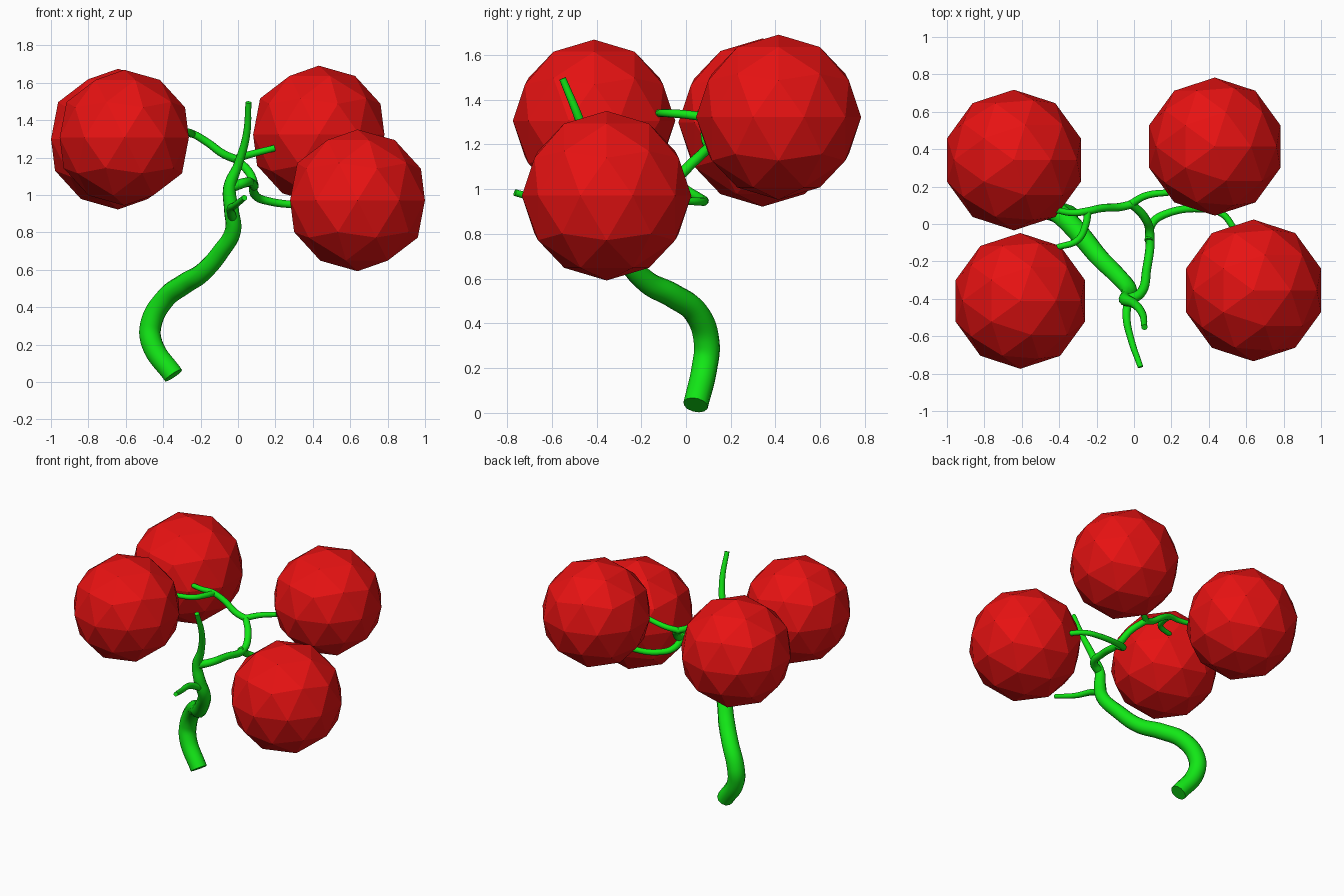
import bpy
import math


def material(name, rgb):
    m = bpy.data.materials.new(name)
    m.diffuse_color = (*rgb, 1)
    return m


RED = material("fruit red", (0.8, 0.006, 0.006))
GREEN = material("stem green", (0.006, 0.8, 0.008))


def fruit(name, centre, radius):
    bpy.ops.mesh.primitive_ico_sphere_add(subdivisions=2, radius=radius, location=centre)
    ob = bpy.context.object
    ob.name = name
    ob.data.materials.append(RED)


def tube(name, points):
    """Smooth tapering tube through (x, y, z, radius) points."""
    cu = bpy.data.curves.new(name, 'CURVE')
    cu.dimensions = '3D'
    cu.bevel_depth = 1.0
    cu.bevel_resolution = 4
    cu.resolution_u = 8
    cu.use_fill_caps = True
    sp = cu.splines.new('BEZIER')
    sp.bezier_points.add(len(points) - 1)
    for bp, (x, y, z, r) in zip(sp.bezier_points, points):
        bp.co = (x, y, z)
        bp.radius = r
        bp.handle_left_type = bp.handle_right_type = 'AUTO'
    ob = bpy.data.objects.new(name, cu)
    bpy.context.collection.objects.link(ob)
    bpy.ops.object.select_all(action='DESELECT')
    ob.select_set(True)
    bpy.context.view_layer.objects.active = ob
    bpy.ops.object.convert(target='MESH')
    ob = bpy.context.object
    ob.name = name
    ob.data.materials.clear()
    ob.data.materials.append(GREEN)
    bpy.ops.object.shade_smooth_by_angle(angle=math.radians(50))


# Four faceted fruits
fruit("fruit_back_left", (-0.642, 0.342, 1.298), 0.376)
fruit("fruit_front_left", (-0.608, -0.411, 1.306), 0.363)
fruit("fruit_back_right", (0.432, 0.414, 1.322), 0.369)
fruit("fruit_front_right", (0.639, -0.355, 0.971), 0.379)

# Main stem, winding up and tapering into the top twig
tube("main_stem", [
    (-0.345, 0.043, 0.035, 0.056), (-0.46, 0.083, 0.205, 0.058),
    (-0.465, 0.093, 0.31, 0.058), (-0.39, 0.047, 0.445, 0.056),
    (-0.285, -0.06, 0.525, 0.055), (-0.19, -0.175, 0.585, 0.051),
    (-0.09, -0.275, 0.70, 0.047), (-0.027, -0.35, 0.81, 0.043),
    (-0.035, -0.39, 0.92, 0.04), (-0.045, -0.405, 1.04, 0.034),
    (0.0, -0.425, 1.16, 0.024), (0.045, -0.48, 1.32, 0.02),
    (0.056, -0.552, 1.495, 0.016)])

# Small free twig at the front
tube("front_twig", [
    (-0.03, -0.40, 0.88, 0.024), (-0.04, -0.50, 0.925, 0.021),
    (-0.015, -0.62, 0.945, 0.018), (0.035, -0.765, 0.985, 0.015)])

# Branch from the stem toward the back, continuing up to its fork
tube("rear_branch", [
    (-0.04, -0.405, 1.04, 0.028), (0.035, -0.37, 1.065, 0.026),
    (0.068, -0.24, 1.065, 0.024), (0.085, -0.05, 1.055, 0.024),
    (0.06, 0.03, 1.12, 0.023), (-0.015, 0.11, 1.195, 0.022)])

# Stalks to the fruits
tube("front_right_stalk", [
    (0.08, -0.09, 1.06, 0.024), (0.095, 0.0, 0.995, 0.023),
    (0.16, 0.05, 0.967, 0.021), (0.38, 0.08, 0.945, 0.019),
    (0.47, 0.055, 0.945, 0.018), (0.54, -0.03, 0.95, 0.017)])
tube("back_right_stalk", [
    (-0.02, 0.105, 1.19, 0.021), (0.06, 0.15, 1.215, 0.019),
    (0.195, 0.17, 1.25, 0.017)])
tube("back_left_stalk", [
    (-0.01, 0.105, 1.19, 0.022), (-0.08, 0.09, 1.22, 0.022),
    (-0.17, 0.085, 1.285, 0.021), (-0.255, 0.068, 1.33, 0.02),
    (-0.33, 0.06, 1.335, 0.018), (-0.42, 0.075, 1.335, 0.016)])
tube("front_left_stalk", [
    (-0.245, 0.07, 1.325, 0.02), (-0.26, -0.01, 1.335, 0.019),
    (-0.30, -0.085, 1.34, 0.018), (-0.41, -0.125, 1.34, 0.016)])
